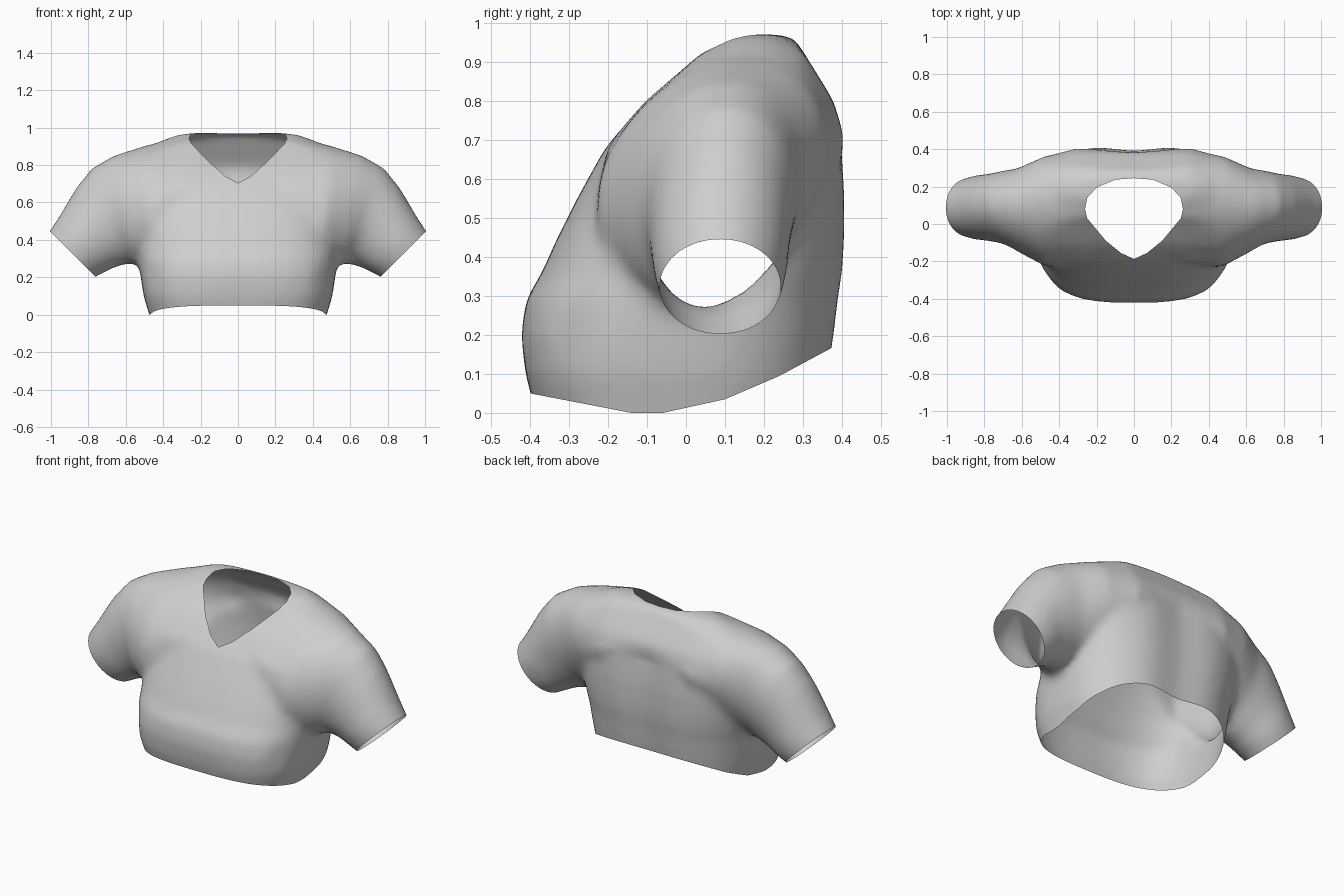
import bpy, bmesh, math
from mathutils import Vector

if "Cube" in bpy.data.objects:
    bpy.data.objects.remove(bpy.data.objects["Cube"])

SEG = 64

def spow(v, p):
    return math.copysign(abs(v) ** p, v)

def loft(bm, rings):
    """Closed skin through rings of points, capped at both ends."""
    loops = [[bm.verts.new(p) for p in ring] for ring in rings]
    for a, b in zip(loops, loops[1:]):
        for i in range(SEG):
            j = (i + 1) % SEG
            bm.faces.new((a[i], a[j], b[j], b[i]))
    bm.faces.new(loops[0][::-1])
    bm.faces.new(loops[-1])

ANGLES = [2 * math.pi * i / SEG for i in range(SEG)]

# Torso sections: height, front y, back y, half width, front squareness
TORSO = [
    (-0.10, -0.37, 0.36, 0.45, 3.1), (0.00, -0.385, 0.37, 0.475, 3.1),
    (0.10, -0.413, 0.385, 0.505, 3.1), (0.20, -0.423, 0.40, 0.52, 3.0),
    (0.29, -0.412, 0.41, 0.53, 2.8), (0.36, -0.37, 0.42, 0.54, 2.7),
    (0.44, -0.335, 0.425, 0.55, 2.6), (0.55, -0.28, 0.425, 0.56, 2.5),
    (0.68, -0.208, 0.415, 0.57, 2.5), (0.80, -0.105, 0.38, 0.57, 2.5),
    (0.88, -0.01, 0.33, 0.51, 2.5), (0.93, 0.045, 0.30, 0.41, 2.6),
    (0.96, 0.09, 0.28, 0.33, 2.6), (0.973, 0.13, 0.25, 0.24, 2.4)]

def limit(y, z):
    """Keep a shoulder point within the torso's front and back at its height."""
    for (z0, f0, b0, *_), (z1, f1, b1, *_) in zip(TORSO, TORSO[1:]):
        if z <= z1 or z1 == TORSO[-1][0]:
            t = min(1, (z - z0) / (z1 - z0))
            return max(f0 + (f1 - f0) * t, min(b0 + (b1 - b0) * t, y))

# Yoke and sleeve sections: top x, top z, bottom x, bottom z, centre y, half depth, lean
SLEEVE = [
    (0.00, 0.965, 0.00, 0.40, 0.10, 0.27, 0.09), (0.15, 0.968, 0.15, 0.40, 0.10, 0.285, 0.09),
    (0.30, 0.955, 0.30, 0.38, 0.10, 0.305, 0.085), (0.50, 0.902, 0.45, 0.30, 0.065, 0.285, 0.08),
    (0.66, 0.853, 0.56, 0.27, 0.07, 0.225, 0.04), (0.78, 0.785, 0.60, 0.27, 0.088, 0.195, 0.02),
    (0.865, 0.68, 0.65, 0.257, 0.088, 0.182, 0.01), (0.96, 0.52, 0.715, 0.225, 0.088, 0.172, 0),
    (1.008, 0.447, 0.765, 0.20, 0.088, 0.158, 0), (1.05, 0.39, 0.82, 0.16, 0.088, 0.135, 0)]

bm = bmesh.new()
rings = []
for z, f, b, w, n in TORSO:
    ring = []
    for a in ANGLES:
        back = math.sin(a) > 0
        e = 2 / (2.5 if back else n)
        x = w * spow(math.cos(a), e)
        y = (f + b) / 2 + (b - f) / 2 * spow(math.sin(a), e)
        if back and z < 0.85:                      # shallow spine groove
            y -= 0.035 * math.exp(-(x / 0.15) ** 2)
        if not back and z < 0.35:                  # bevelled front corners
            y = max(y, -0.41 + 1.4 * (abs(x) - 0.365))
        ring.append((x, y, z))
    rings.append(ring)
loft(bm, rings)

def sleeve_ring(side, tx, tz, bx, bz, cy, h, lean):
    ring = []
    for a in ANGLES:
        c = math.cos(a)
        z = (tz + bz) / 2 + (tz - bz) / 2 * c
        ring.append((side * ((tx + bx) / 2 + (tx - bx) / 2 * c),
                     limit(cy + h * math.sin(a) + lean * c, z) if tx < 0.7
                     else cy + h * math.sin(a) + lean * c, z))
    return ring

loft(bm, [sleeve_ring(-1, *s) for s in SLEEVE[:0:-1]] + [sleeve_ring(1, *s) for s in SLEEVE])
bmesh.ops.recalc_face_normals(bm, faces=bm.faces)
mesh = bpy.data.meshes.new("shirt")
bm.to_mesh(mesh)
bm.free()
shirt = bpy.data.objects.new("shirt", mesh)
bpy.context.collection.objects.link(shirt)

# Fuse torso and sleeves into one soft skin
remesh = shirt.modifiers.new("fuse", 'REMESH')
remesh.mode = 'VOXEL'
remesh.voxel_size = 0.02
soften = shirt.modifiers.new("soften", 'SMOOTH')
soften.factor = 0.5
soften.iterations = 14
fused = bpy.data.meshes.new_from_object(
    shirt.evaluated_get(bpy.context.evaluated_depsgraph_get()))
shirt.modifiers.clear()
shirt.data = fused
fused.name = "shirt"

bm = bmesh.new()
bm.from_mesh(fused)

def cut(co, no, faces=None, clear=True):
    faces = list(bm.faces) if faces is None else faces
    geom = set(faces)
    for f in faces:
        geom.update(f.edges)
        geom.update(f.verts)
    bmesh.ops.bisect_plane(bm, geom=list(geom), dist=1e-5, plane_co=co, plane_no=no,
                           clear_outer=clear)

# Curved lower hem, dipping at the sides
HEM = [(-0.40, 0.05), (-0.14, 0.0), (-0.06, 0.0), (0.10, 0.035), (0.24, 0.095), (0.38, 0.17)]
for (y0, z0), (y1, z1) in zip(HEM, HEM[1:]):
    cut((0, y0, z0), Vector((0, z1 - z0, y0 - y1)).normalized())

# Open cuffs
for side in (1, -1):
    cut((side * 0.885, 0, 0.325), Vector((side, 0, -1)).normalized())

# Neck opening with a pointed front
HALF = [(0, 0.245), (0.10, 0.237), (0.20, 0.195), (0.25, 0.14), (0.262, 0.08),
        (0.25, 0.03), (0.15, -0.09), (0.07, -0.155), (0, -0.187)]
neck = HALF + [(-x, y) for x, y in HALF[-2:0:-1]]
planes = []
for (x0, y0), (x1, y1) in zip(neck, neck[1:] + neck[:1]):
    planes.append((Vector((x0, y0, 0)), Vector((y0 - y1, x1 - x0, 0)).normalized()))
for co, no in planes:
    near = [f for f in bm.faces if f.calc_center_median().z > 0.55
            and abs(f.calc_center_median().x) < 0.32]
    cut(co, no, near, clear=False)
hole = []
for f in bm.faces:
    c = f.calc_center_median()
    if c.z > 0.55 and all((c - co).dot(no) < 1e-5 for co, no in planes):
        hole.append(f)
bmesh.ops.delete(bm, geom=hole, context='FACES')
for f in bm.faces:
    f.smooth = True
bm.to_mesh(fused)
bm.free()

# Plain cloth colour
cloth = bpy.data.materials.new("light_grey_cloth")
cloth.diffuse_color = (0.62, 0.62, 0.62, 1)
cloth.use_nodes = True
cloth.node_tree.nodes["Principled BSDF"].inputs["Base Color"].default_value = cloth.diffuse_color
fused.materials.clear()
fused.materials.append(cloth)
